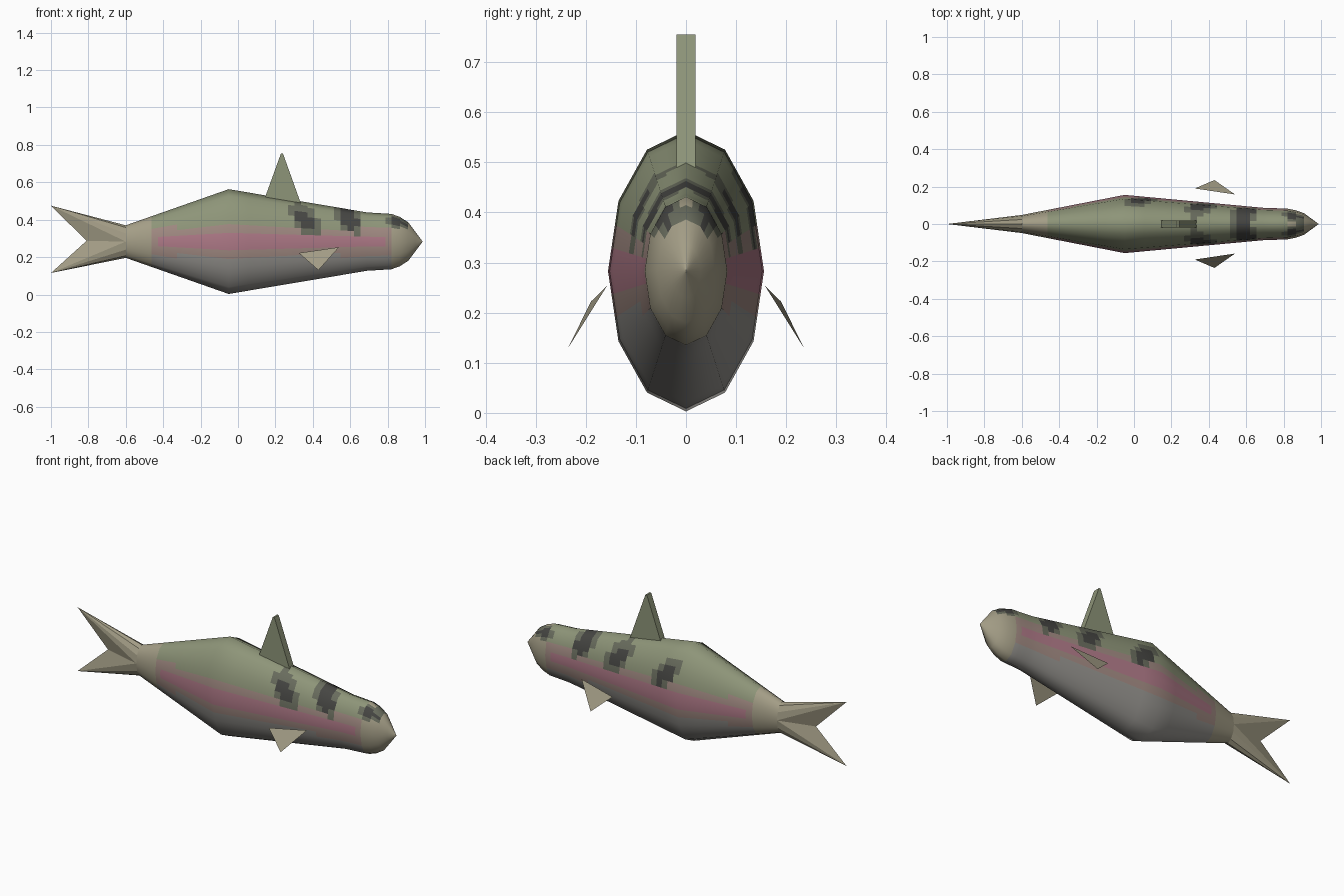
import bpy, math
from mathutils import Vector

if "Cube" in bpy.data.objects:
    bpy.data.objects.remove(bpy.data.objects["Cube"])

ZC = 0.283          # height of the body axis
RATIO = 0.556       # body width / height
SIDES, SPLIT = 12, 3

# (x, half height) side profile of the body
PROFILE = [(-0.6, 0.087), (-0.05, 0.28), (0.69, 0.156), (0.82, 0.148),
           (0.865, 0.132), (0.91, 0.103), (0.986, 0.002)]


def half_height(x):
    x = max(PROFILE[0][0], min(PROFILE[-1][0], x))
    for (x0, h0), (x1, h1) in zip(PROFILE, PROFILE[1:]):
        if x <= x1:
            return h0 + (h1 - h0) * (x - x0) / (x1 - x0)
    return PROFILE[-1][1]


def material(name, rgb):
    m = bpy.data.materials.new(name)
    m.diffuse_color = (*rgb, 1)
    m.use_nodes = True
    m.node_tree.nodes["Principled BSDF"].inputs["Base Color"].default_value = m.diffuse_color
    return m


MATS = [material("olive", (0.27, 0.30, 0.19)),
        material("pink", (0.42, 0.19, 0.24)),
        material("pale_pink", (0.35, 0.25, 0.22)),
        material("grey_belly", (0.30, 0.29, 0.27)),
        material("tan", (0.37, 0.34, 0.24)),
        material("dark_patch", (0.06, 0.06, 0.055)),
        material("dim_patch", (0.14, 0.15, 0.11))]


def make(name, verts, faces, mat):
    me = bpy.data.meshes.new(name)
    me.from_pydata(verts, [], faces)
    ob = bpy.data.objects.new(name, me)
    bpy.context.collection.objects.link(ob)
    for m in (mat if isinstance(mat, list) else [mat]):
        me.materials.append(m)
    return ob


def skin(p):
    """Material index of a body face from its centre."""
    x, y, z = p.x, p.y, p.z
    # slanted dark marks, different on the two sides, plus the eyes
    marks = [(0.36, 0.40, 0.06, 0.08), (0.59, 0.41, 0.06, 0.08), (0.85, 0.385, 0.05, 0.03)]
    if y > 0:
        marks.append((0.04, 0.40, 0.06, 0.08))
    for mx, mz, rx, rz in marks:
        d = math.hypot((x - mx + 0.5 * (z - mz)) / rx, (z - mz) / rz)
        if d < 0.75:
            return 5
        if d < 1.15:
            return 6
    dz = abs(z - ZC)
    if -0.42 < x < 0.8 and dz < 0.035:
        return 1
    if -0.45 < x < 0.83 and dz < 0.075:
        return 2
    if x < -0.45 or x > 0.83:
        return 4
    return 0 if z > ZC else 3


# Body: twelve-sided loft, finely split so the markings can follow the faces
corners = [(math.cos(2 * math.pi * i / SIDES), math.sin(2 * math.pi * i / SIDES))
           for i in range(SIDES)]
section = []
for i in range(SIDES):
    a, b = Vector(corners[i]), Vector(corners[(i + 1) % SIDES])
    section += [a.lerp(b, k / SPLIT) for k in range(SPLIT)]
xs = []
for (x0, _), (x1, _) in zip(PROFILE, PROFILE[1:]):
    n = max(1, round((x1 - x0) / 0.035))
    xs += [x0 + (x1 - x0) * k / n for k in range(n)]
xs.append(PROFILE[-1][0])

verts, normals, faces = [], [], []
N = len(section)
for x in xs:
    h = half_height(x)
    step = 0.1 if x < 0.7 else 0.04
    lo, hi = max(-0.6, x - step), min(0.986, x + step)
    slope = (half_height(hi) - half_height(lo)) / (hi - lo)
    for c, s in section:
        verts.append((x, RATIO * h * c, ZC + h * s))
        normals.append(Vector((-RATIO * slope, c, RATIO * s)).normalized())
for r in range(len(xs) - 1):
    for i in range(N):
        j = (i + 1) % N
        faces.append((r * N + i, r * N + j, (r + 1) * N + j, (r + 1) * N + i)[::-1])
faces.append(tuple(range((len(xs) - 1) * N, len(xs) * N)))
body = make("body", verts, faces, MATS)
for p in body.data.polygons:
    p.material_index = skin(p.center)
    p.use_smooth = True
# make sure the faces point outwards before fixing the smooth normals
first = body.data.polygons[0]
if first.normal.dot(first.center - Vector((first.center.x, 0, ZC))) < 0:
    body.data.flip_normals()
body.data.normals_split_custom_set_from_vertices(normals)

# Tail: each half of the end ring tapers to a lobe tip, meeting at a notch
h = PROFILE[0][1]
for name, sign, tip_z in (("upper_tail_lobe", 1, 0.475), ("lower_tail_lobe", -1, 0.115)):
    ring = [(-0.6, RATIO * h * c, ZC + sign * h * s) for c, s in corners[:7]]
    v = ring + [(-1.0, 0, tip_z), (-0.81, 0, 0.287)]
    f = [(i, i + 1, 7) for i in range(6)] + [(6, 8, 7), (8, 0, 7)]
    if sign > 0:
        f = [t[::-1] for t in f]
    make(name, v, f, MATS[4])

# Dorsal fin: thin triangular wedge on the back
tri = [(0.145, 0.52), (0.335, 0.49), (0.24, 0.755), (0.23, 0.755)]
v = [(x, y, z) for y in (-0.019, 0.019) for x, z in tri]
f = [(0, 1, 2, 3), (7, 6, 5, 4)] + [(i, i + 4, (i + 1) % 4 + 4, (i + 1) % 4) for i in range(4)]
make("dorsal_fin", v, f, MATS[0])

# Side fins: one flat triangle each side
for name, s in (("right_side_fin", -1), ("left_side_fin", 1)):
    v = [(0.325, s * 0.19, 0.222), (0.54, s * 0.158, 0.253), (0.43, s * 0.235, 0.13)]
    make(name, v, [(0, 2, 1) if s < 0 else (0, 1, 2)], MATS[4])
